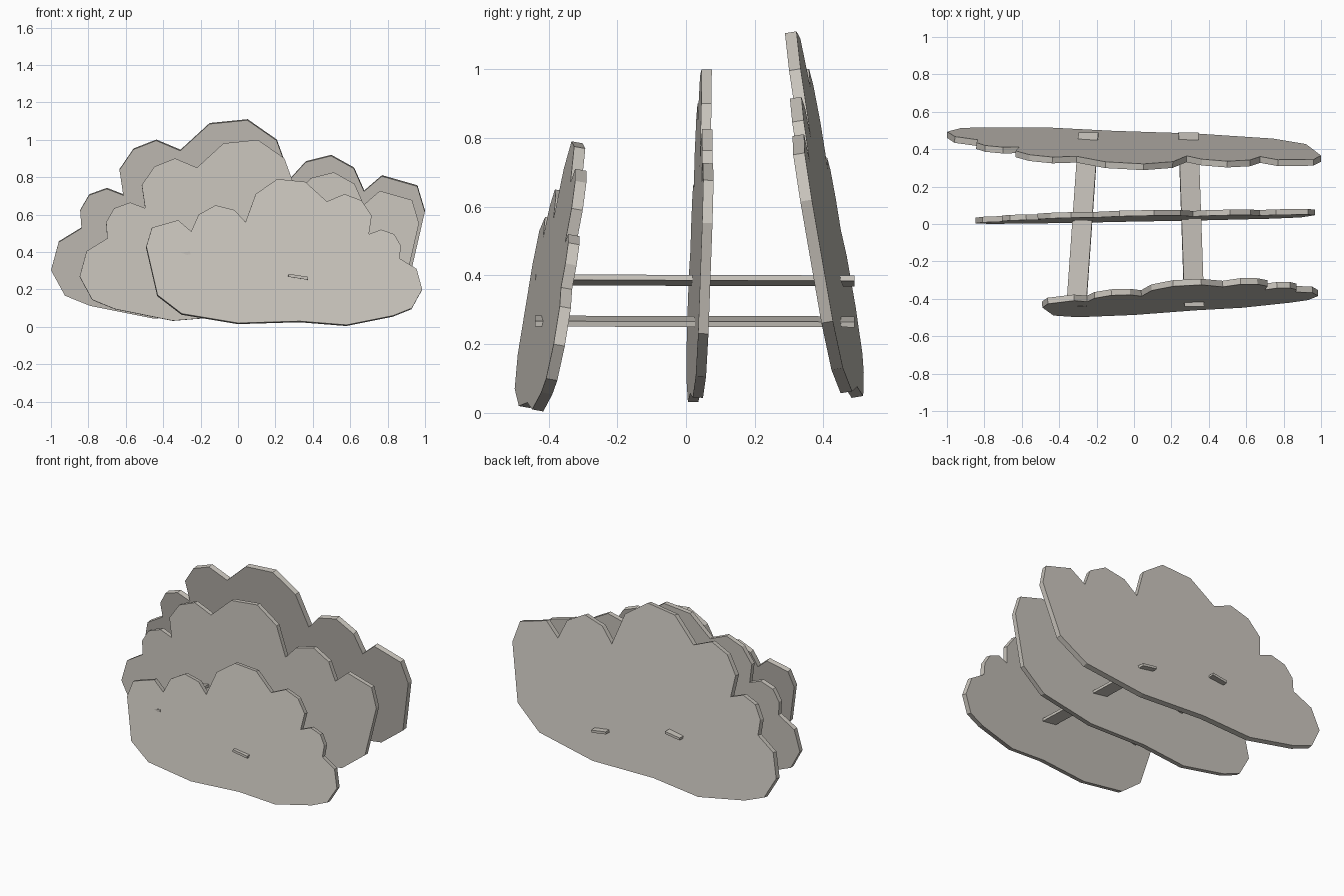
import bpy, bmesh
from mathutils import Vector

cube = bpy.data.objects.get("Cube")
if cube:
    bpy.data.objects.remove(cube, do_unlink=True)

mat = bpy.data.materials.new("warm grey")
mat.use_nodes = True
colour = (0.59, 0.56, 0.51, 1)
mat.diffuse_color = colour
mat.node_tree.nodes["Principled BSDF"].inputs["Base Color"].default_value = colour

# Cloud outline shared by the three panels (x, z)
CLOUD = [(-.49, .43), (-.46, .53), (-.32, .57), (-.25, .51), (-.21, .60),
         (-.12, .65), (-.02, .625), (.04, .56), (.095, .71), (.21, .79),
         (.36, .775), (.475, .67), (.57, .71), (.66, .675), (.715, .595),
         (.70, .495), (.765, .52), (.835, .495), (.87, .435), (.865, .365),
         (.955, .31), (.985, .2), (.93, .1), (.83, .06), (.58, .01),
         (.33, .03), (0, .02), (-.3, .07), (-.43, .17)]


def slab(name, outline, offset):
    """Solid made from a flat outline pushed along an offset vector."""
    bm = bmesh.new()
    face = bm.faces.new([bm.verts.new(p) for p in outline])
    moved = bmesh.ops.extrude_face_region(bm, geom=[face], use_keep_orig=True)
    verts = [g for g in moved["geom"] if isinstance(g, bmesh.types.BMVert)]
    bmesh.ops.translate(bm, verts=verts, vec=offset)
    bmesh.ops.recalc_face_normals(bm, faces=bm.faces)
    mesh = bpy.data.meshes.new(name)
    bm.to_mesh(mesh)
    bm.free()
    mesh.materials.append(mat)
    bpy.context.collection.objects.link(bpy.data.objects.new(name, mesh))


def panel(name, scale_x, shift_x, scale_z, shift_z, y0, turn, lean, thick):
    """Cloud panel on the plane y = y0 + turn * x + lean * z."""
    points = []
    for px, pz in CLOUD:
        x, z = shift_x + scale_x * px, shift_z + scale_z * pz
        points.append((x, y0 + turn * x + lean * z, z))
    slab(name, points, Vector((-turn, 1, -lean)).normalized() * thick)


def bar(name, start, end, roll):
    """Flat bar between two centre points, rolled about its length."""
    side = Vector((.0525, 0, roll))
    up = Vector((-roll, 0, .0525)).normalized() * .008
    a, b = Vector(start), Vector(end)
    slab(name, [a - side - up, a + side - up, a + side + up, a - side + up], b - a)


# Cloud panels, the rear two mirrored
panel("front_cloud_panel", 1, 0, 1, 0, -.49, .07, .18, .033)
panel("middle_cloud_panel", -1.23, .365, 1.24, .02, .011, .019, .032, .03)
panel("back_cloud_panel", -1.355, .335, 1.36, .03, .472, -.038, -.165, .034)

# Connecting bars
bar("left_connecting_bar", (.322, -.44, .267), (.29, .49, .265), -.008)
bar("right_connecting_bar", (-.308, -.44, .387), (-.243, .49, .384), .008)
